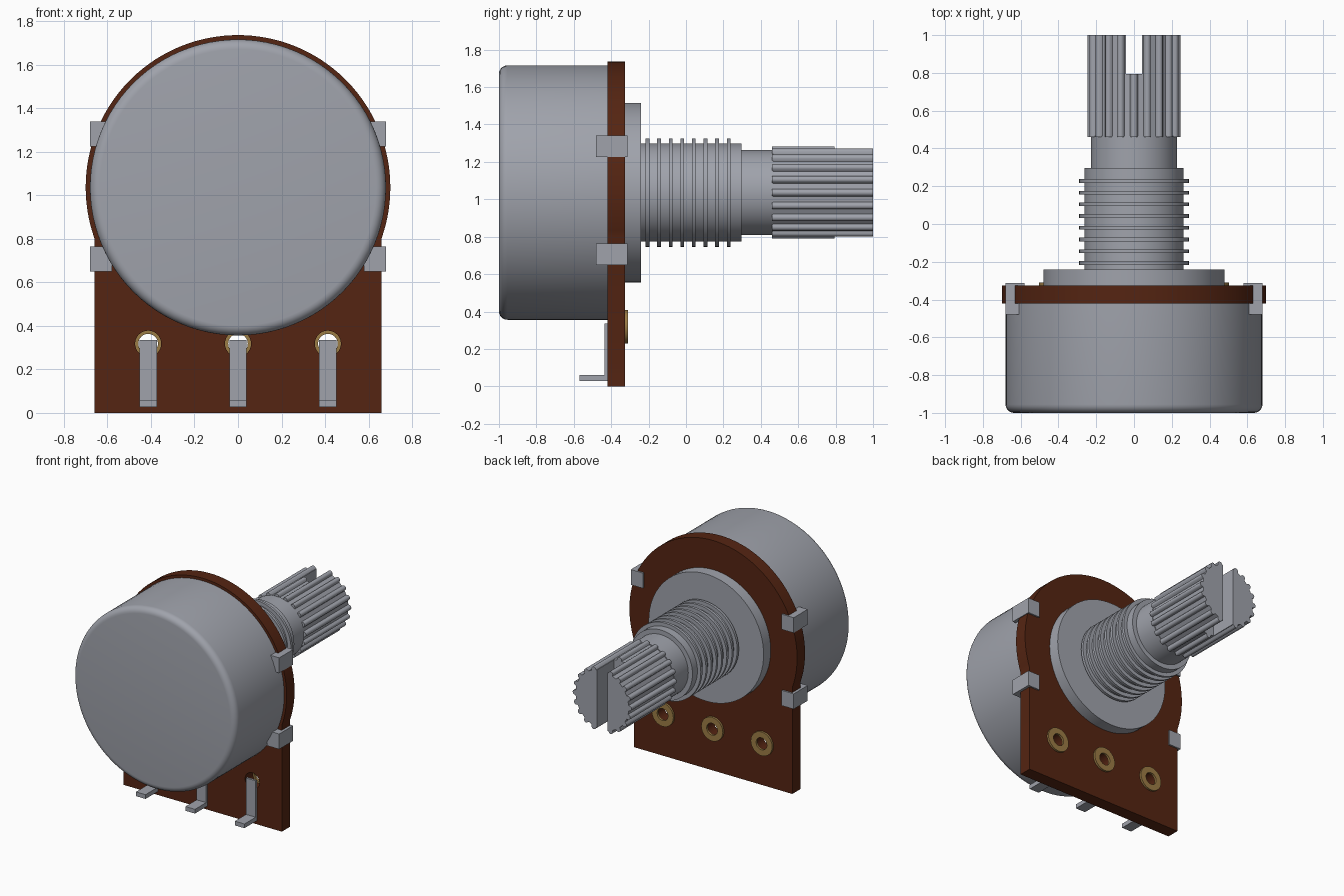
import bpy, bmesh, math

if "Cube" in bpy.data.objects:
    bpy.data.objects.remove(bpy.data.objects["Cube"], do_unlink=True)

AXIS_Z = 1.036  # height of the shaft axis


def material(name, rgb):
    m = bpy.data.materials.new(name)
    m.use_nodes = True
    m.diffuse_color = (*rgb, 1)
    m.node_tree.nodes["Principled BSDF"].inputs["Base Color"].default_value = (*rgb, 1)
    return m


GREY = material("grey metal", (0.35, 0.365, 0.41))
BROWN = material("brown board", (0.09, 0.018, 0.006))
BRASS = material("brass", (0.33, 0.20, 0.06))


def finish(bm, name, mat, smooth=True):
    bmesh.ops.remove_doubles(bm, verts=bm.verts, dist=1e-5)
    bmesh.ops.recalc_face_normals(bm, faces=bm.faces)
    mesh = bpy.data.meshes.new(name)
    bm.to_mesh(mesh)
    bm.free()
    mesh.materials.append(mat)
    ob = bpy.data.objects.new(name, mesh)
    bpy.context.collection.objects.link(ob)
    if smooth:
        bpy.ops.object.select_all(action='DESELECT')
        ob.select_set(True)
        bpy.context.view_layer.objects.active = ob
        bpy.ops.object.shade_smooth_by_angle(angle=math.radians(32))
    return ob


def lathe(name, mat, profile, x=0, z=AXIS_Z, closed=False, segs=72):
    """Spin (radius, y) points around an axis parallel to y."""
    bm = bmesh.new()
    pts = profile + profile[:1] if closed else profile
    vs = [bm.verts.new((x + r, y, z)) for r, y in pts]
    es = [bm.edges.new(pair) for pair in zip(vs, vs[1:])]
    bmesh.ops.spin(bm, geom=vs + es, cent=(x, 0, z), axis=(0, 1, 0),
                   angle=2 * math.pi, steps=segs, use_merge=False)
    return finish(bm, name, mat)


def plate(name, mat, loops, y0, y1):
    """Extrude (x, z) outlines along y; inner outlines become holes."""
    cu = bpy.data.curves.new(name, 'CURVE')
    cu.dimensions, cu.fill_mode, cu.extrude = '2D', 'BOTH', (y1 - y0) / 2
    for loop in loops:
        sp = cu.splines.new('POLY')
        sp.points.add(len(loop) - 1)
        for p, (x, z) in zip(sp.points, loop):
            p.co = (x, z, 0, 1)
        sp.use_cyclic_u = True
    tmp = bpy.data.objects.new(name + " outline", cu)
    bpy.context.collection.objects.link(tmp)
    bpy.context.view_layer.update()
    mesh = bpy.data.meshes.new_from_object(
        tmp.evaluated_get(bpy.context.evaluated_depsgraph_get()))
    bm = bmesh.new()
    bm.from_mesh(mesh)
    bpy.data.objects.remove(tmp)
    bpy.data.curves.remove(cu)
    bpy.data.meshes.remove(mesh)
    for v in bm.verts:
        x, z, d = v.co
        v.co = (x, (y0 + y1) / 2 - d, z)
    return finish(bm, name, mat)


def prism(name, mat, yz, x0, x1):
    """Extrude a (y, z) outline from x0 to x1."""
    bm = bmesh.new()
    f = bm.faces.new([bm.verts.new((x0, y, z)) for y, z in yz])
    ext = bmesh.ops.extrude_face_region(bm, geom=[f])["geom"]
    for v in ext:
        if isinstance(v, bmesh.types.BMVert):
            v.co.x = x1
    return finish(bm, name, mat, smooth=False)


def circle(x, z, r, n=32):
    return [(x + r * math.cos(2 * math.pi * i / n), z + r * math.sin(2 * math.pi * i / n))
            for i in range(n)]


# Round can with a rounded front rim
R, B = 0.68, 0.045
rim = [(R - B + B * math.sin(a), -1 + B - B * math.cos(a))
       for a in [math.pi / 2 * i / 6 for i in range(7)]]
lathe("can", GREY, [(0, -1)] + rim + [(R, -0.42), (0, -0.42)], segs=96)

# Circuit board: round top, square foot, three holes
PINS, PIN_Z = (-0.413, 0, 0.413), 0.318
a0 = -math.acos(0.66 / 0.70)
arc = [a0 + (math.pi - 2 * a0) * i / 80 for i in range(81)]
outline = [(0.70 * math.cos(a), AXIS_Z + 0.70 * math.sin(a)) for a in arc]
outline += [(-0.66, 0), (0.66, 0)]
plate("board", BROWN, [outline] + [circle(x, PIN_Z, 0.06) for x in PINS], -0.42, -0.325)

# Brass eyelets on the back and bent terminals on the front
bent = [(-0.42, 0.335), (-0.437, 0.335), (-0.437, 0.06), (-0.57, 0.06),
        (-0.57, 0.028), (-0.42, 0.028)]
for side, x in zip(("right", "middle", "left"), PINS):
    lathe(side + "_eyelet", BRASS,
          [(0.045, -0.327), (0.09, -0.327), (0.09, -0.31), (0.045, -0.31)],
          x=x, z=PIN_Z, closed=True, segs=32)
    prism(side + "_terminal", GREY, bent, x - 0.04, x + 0.04)

# Four clips holding the can to the board
for side, s in (("left", 1), ("right", -1)):
    for level, z0, z1 in (("upper", 1.225, 1.34), ("lower", 0.65, 0.765)):
        prism(f"{side}_{level}_clip", GREY,
              [(-0.48, z0), (-0.313, z0), (-0.313, z1), (-0.48, z1)],
              s * 0.58, s * 0.68)

# Mounting flange
lathe("flange", GREY, [(0, -0.325), (0.48, -0.325), (0.48, -0.24), (0, -0.24)])

# Threaded bushing with eight raised ridges
bushing = [(0, -0.24), (0.262, -0.24)]
for i in range(8):
    y = -0.206 + 0.062 * i
    bushing += [(0.262, y - 0.01), (0.29, y - 0.01), (0.29, y + 0.01), (0.262, y + 0.01)]
lathe("threaded_bushing", GREY, bushing + [(0.262, 0.297), (0, 0.297)])

# Plain shaft
lathe("shaft", GREY, [(0, 0.29), (0.227, 0.29), (0.227, 0.465), (0, 0.465)])

# Knurled tip: round ridges on a core, split by a slot at the end
TEETH, CORE, SLOT = 20, 0.222, 0.043
knurl = []
for t in range(TEETH):
    mid = 2 * math.pi * t / TEETH
    for k in range(-4, 5):
        da = 0.09 * k / 4
        r = CORE + 0.024 * math.sqrt(max(0, 1 - (k / 4) ** 2))
        knurl.append((r * math.cos(mid + da), r * math.sin(mid + da)))
ends = math.sqrt(CORE ** 2 - SLOT ** 2)
half = sorted((p for p in knurl if p[0] > SLOT + 0.002), key=lambda p: math.atan2(p[1], p[0]))
half = [(SLOT, -ends)] + half + [(SLOT, ends)]
halves = [[(s * x, AXIS_Z + z) for x, z in half] for s in (1, -1)]
plate("knurled_tip_base", GREY, [[(x, AXIS_Z + z) for x, z in knurl]], 0.46, 0.795)
plate("knurled_tip_prongs", GREY, halves, 0.795, 1.0)
